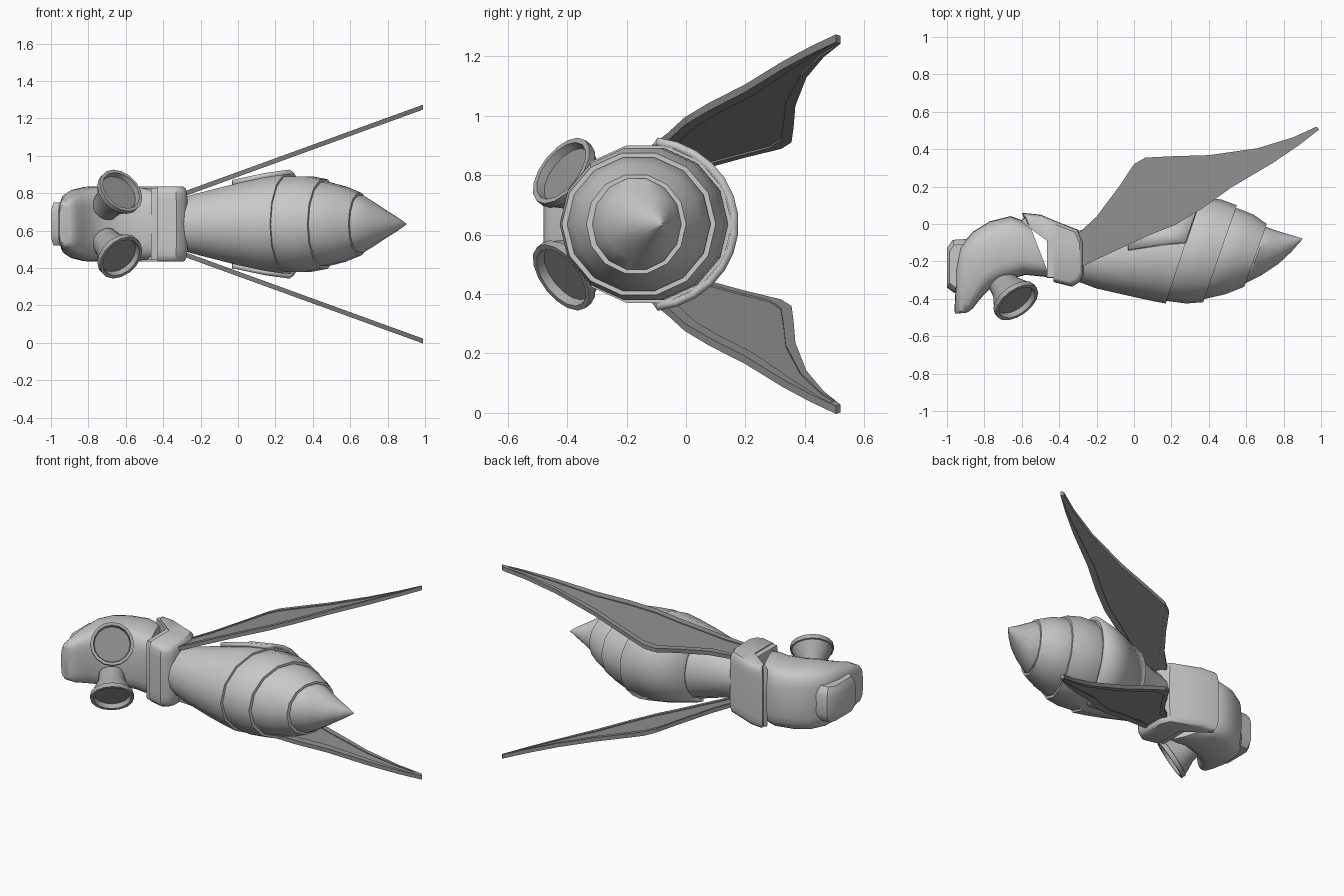
import bpy, bmesh, math
from mathutils import Vector

if "Cube" in bpy.data.objects:
    bpy.data.objects.remove(bpy.data.objects["Cube"])

CZ = 0.635  # height of the mirror plane


def material(name, v):
    m = bpy.data.materials.new(name)
    m.diffuse_color = (v, v, v, 1)
    m.use_nodes = True
    m.node_tree.nodes["Principled BSDF"].inputs["Base Color"].default_value = m.diffuse_color
    return m


BODY = material("light grey", 0.58)
WING = material("dark grey", 0.28)
CUP = material("mid grey", 0.40)


def finish(name, bm, mats, angle=35):
    bmesh.ops.recalc_face_normals(bm, faces=bm.faces[:])
    me = bpy.data.meshes.new(name)
    bm.to_mesh(me)
    bm.free()
    ob = bpy.data.objects.new(name, me)
    bpy.context.collection.objects.link(ob)
    for m in mats:
        me.materials.append(m)
    bpy.ops.object.select_all(action='DESELECT')
    ob.select_set(True)
    bpy.context.view_layer.objects.active = ob
    bpy.ops.object.shade_smooth_by_angle(angle=math.radians(angle))
    return ob


def bridge(bm, a, b, closed=True):
    n = len(a)
    for i in range(n if closed else n - 1):
        j = (i + 1) % n
        bm.faces.new((a[i], a[j], b[j], b[i]))


def spow(v, p):
    return math.copysign(abs(v) ** p, v)


def loft(name, sections, n=14, power=1.0, arc=None, grow=1.0):
    """Sections are (belly x, belly y, back x, back y, half height)."""
    bm = bmesh.new()
    rings = []
    for bx, by, dx, dy, h in sections:
        c = Vector(((bx + dx) / 2, (by + dy) / 2, CZ))
        half = Vector(((dx - bx) / 2, (dy - by) / 2, 0)) * grow
        ring = []
        for i in range(n):
            t = 2 * math.pi * i / n if arc is None else arc * (2 * i / (n - 1) - 1)
            z = Vector((0, 0, h * grow * spow(math.sin(t), power)))
            ring.append(bm.verts.new(c + half * spow(math.cos(t), power) + z))
        rings.append(ring)
    for a, b in zip(rings, rings[1:]):
        bridge(bm, a, b, arc is None)
    if arc is None:
        bm.faces.new(rings[0])
        bm.faces.new(rings[-1])
    return finish(name, bm, [BODY])


def slab(name, poly, center, layers):
    """Outline stacked along z; layers are (half height, scale)."""
    bm = bmesh.new()
    rings = []
    for h, s in [(-h, s) for h, s in reversed(layers)] + layers:
        rings.append([bm.verts.new((center[0] + (x - center[0]) * s,
                                    center[1] + (y - center[1]) * s, CZ + h)) for x, y in poly])
    for a, b in zip(rings, rings[1:]):
        bridge(bm, a, b)
    bm.faces.new(rings[0])
    bm.faces.new(rings[-1])
    return finish(name, bm, [BODY], 40)


# Abdomen: overlapping tapered segments, each ending in a small lip
first = [(-.32, -.30, -.32, -.04, .14), (-.2, -.345, -.18, -.01, .175),
         (0, -.39, .0, .06, .225), (.1, -.412, .19, .125, .255), (.17, -.425, .36, .155, .272)]
loft("abdomen_front", first)
loft("abdomen_middle", [(.14, -.40, .32, .135, .25), (.18, -.412, .37, .142, .262),
                        (.28, -.425, .47, .13, .262), (.37, -.418, .55, .10, .245)])
loft("abdomen_rear", [(.33, -.40, .52, .085, .225), (.38, -.40, .56, .082, .23),
                      (.49, -.375, .64, .05, .205), (.59, -.335, .71, .0, .17)])
loft("abdomen_tip", [(.56, -.32, .68, -.01, .15), (.60, -.315, .715, -.018, .157),
                     (.68, -.275, .76, -.035, .12), (.77, -.215, .81, -.05, .075),
                     (.84, -.15, .86, -.065, .038), (.898, -.085, .9, -.078, .004)])

# Curved plate over the back of the abdomen
plate = loft("back_plate", [(-.03, -.382, -.03, .05, .218)] + first[3:], arc=1.45, grow=1.035)
sol = plate.modifiers.new("thickness", 'SOLIDIFY')
sol.thickness = 0.025
sol.offset = 0

# Head bends from the neck down to the chin
loft("head", [(-.45, -.285, -.56, .0, .19), (-.50, -.28, -.61, .025, .20),
              (-.58, -.272, -.66, .042, .20), (-.70, -.305, -.77, .015, .20),
              (-.755, -.335, -.86, -.04, .20), (-.79, -.365, -.93, -.12, .185),
              (-.83, -.41, -.955, -.24, .165), (-.86, -.45, -.955, -.36, .145),
              (-.885, -.47, -.96, -.46, .12), (-.90, -.475, -.955, -.48, .10)],
     n=24, power=0.55)

# Raised plate on the end of the head
slab("nose_plate", [(-1, -.13), (-.97, -.085), (-.89, -.08), (-.86, -.14),
                    (-.91, -.34), (-.96, -.37), (-1, -.34)], (-.93, -.22),
     [(.06, 1), (.09, .93), (.115, .8)])

# Thorax and the recessed collar in front of it
slab("thorax", [(-.6, .06), (-.5, .05), (-.38, .0), (-.3, -.03), (-.27, -.1), (-.27, -.27),
                (-.29, -.31), (-.33, -.335), (-.43, -.31), (-.43, -.10), (-.58, .01)],
     (-.43, -.13), [(.125, 1), (.165, .985), (.19, .94), (.2, .87)])
slab("collar", [(-.59, .035), (-.4, -.06), (-.4, -.29), (-.465, -.29), (-.465, -.09), (-.605, .015)],
     (-.45, -.12), [(.17, 1), (.193, .97)])

# Eye cups: flared, with a recessed lens
axis0 = Vector((.5, -.68, .53)).normalized()
profile = [(.075, -.18), (.085, -.11), (.118, -.045), (.122, -.03), (.131, -.028),
           (.131, 0), (.113, 0), (.107, -.03)]
for s, side in ((1, "upper"), (-1, "lower")):
    axis = Vector((axis0.x, axis0.y, axis0.z * s))
    c = Vector((-.625, -.42, CZ + .18 * s))
    u = axis.cross(Vector((0, 0, 1))).normalized()
    v = axis.cross(u)
    bm = bmesh.new()
    rings = []
    for r, d in profile:
        rings.append([bm.verts.new(c + axis * d + (u * math.cos(t) + v * math.sin(t)) * r)
                      for t in [2 * math.pi * i / 16 for i in range(16)]])
    for a, b in zip(rings, rings[1:]):
        bridge(bm, a, b)
    bm.faces.new(rings[0])
    bm.faces.new(rings[-1]).material_index = 1
    finish(side + "_eye_cup", bm, [CUP, WING])

# Wings: thin blades with a raised border around a sunken panel
lead = [(-.33, -.08), (-.2, .04), (-.08, .2), (.0, .32), (.06, .355), (.2, .362), (.4, .368),
        (.66, .405), (.85, .463), (.975, .52)]
trail = [(-.32, -.25), (-.18, -.18), (-.06, -.125), (.08, -.06), (.22, -.005), (.36, .08),
         (.52, .195), (.74, .325), (.88, .42), (.99, .505)]
lead_in, trail_in = [], []
for i, (a, b) in enumerate(zip(lead, trail)):
    a, b = Vector(a), Vector(b)
    k = min(.04 / (a - b).length, .25)
    p, q = a.lerp(b, k), b.lerp(a, k)
    if i in (0, len(lead) - 1):
        o = 1 if i == 0 else i - 1
        p, q = p.lerp(Vector(lead[o]), .3), q.lerp(Vector(trail[o]), .3)
    lead_in.append(p)
    trail_in.append(q)
outer = lead + trail[::-1]
inner = lead_in + trail_in[::-1]
for s, side in ((1, "upper"), (-1, "lower")):
    bm = bmesh.new()

    def ring(pts, off):
        return [bm.verts.new((x, y, CZ + s * (.15 + .363 * (x + .32) + off))) for x, y in pts]

    edge = []
    for f in (-1, 1):
        o, rim, low = ring(outer, .013 * f), ring(inner, .013 * f), ring(inner, .007 * f)
        bridge(bm, o, rim)
        bridge(bm, rim, low)
        m = len(lead)
        for i in range(m - 1):
            bm.faces.new((low[i], low[i + 1], low[2 * m - 2 - i], low[2 * m - 1 - i]))
        edge.append(o)
    bridge(bm, *edge)
    finish(side + "_wing", bm, [WING], 25)
